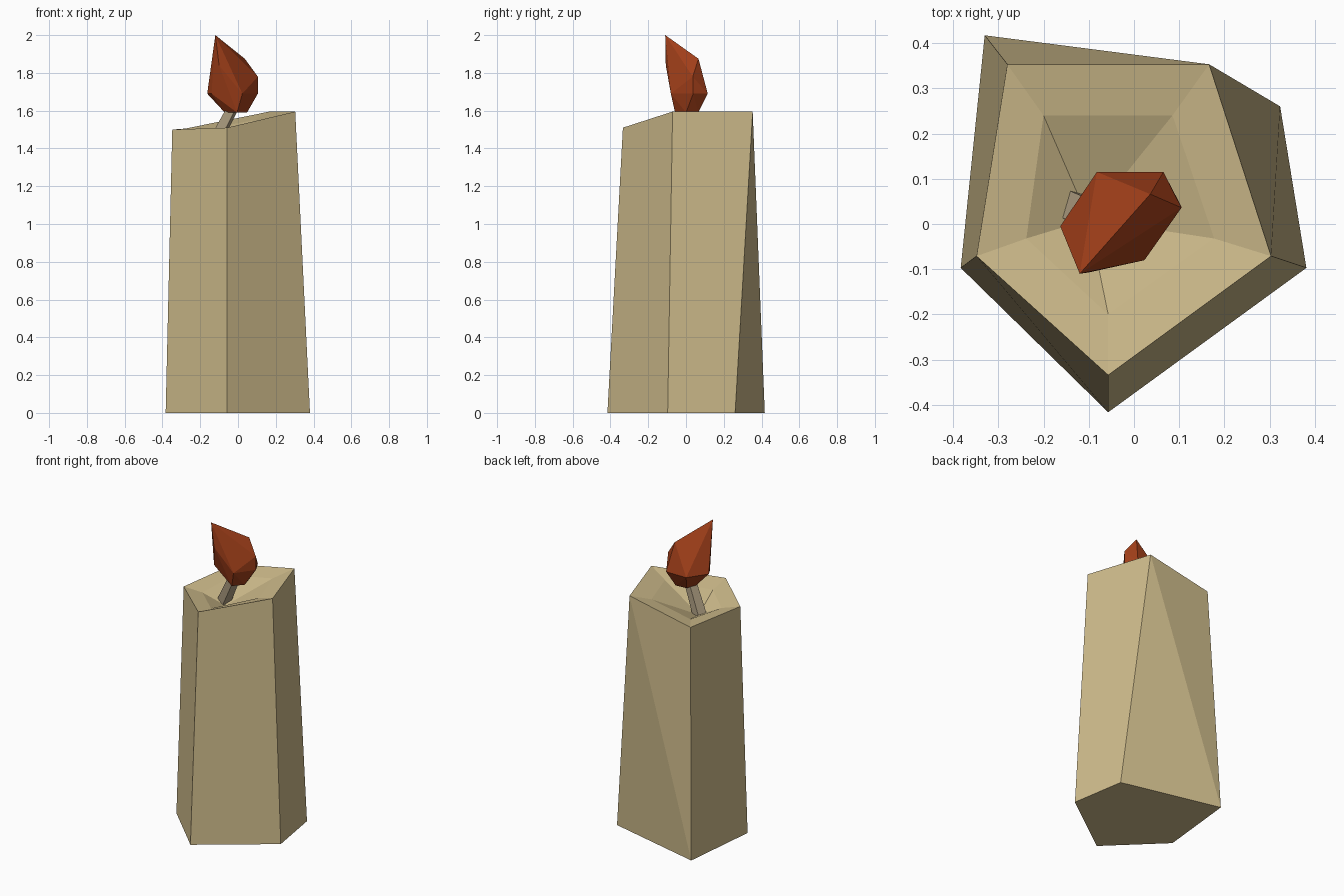
import bpy, bmesh
from math import cos, sin, tau
from mathutils import Vector

if "Cube" in bpy.data.objects:
    bpy.data.objects.remove(bpy.data.objects["Cube"])


def finish(name, bm, color):
    bmesh.ops.recalc_face_normals(bm, faces=bm.faces[:])
    mesh = bpy.data.meshes.new(name)
    bm.to_mesh(mesh)
    bm.free()
    mat = bpy.data.materials.new(name + "_material")
    mat.diffuse_color = (*color, 1)
    mat.use_nodes = True
    mat.node_tree.nodes["Principled BSDF"].inputs["Base Color"].default_value = mat.diffuse_color
    mesh.materials.append(mat)
    obj = bpy.data.objects.new(name, mesh)
    bpy.context.collection.objects.link(obj)
    return obj


def ring(bm, points):
    return [bm.verts.new(p) for p in points]


def bridge(bm, a, b, split=None):
    # quads between two rings; one side may be split along a chosen diagonal
    n = len(a)
    for i in range(n):
        j = (i + 1) % n
        if i == split:
            bm.faces.new((a[i], a[j], b[j]))
            bm.faces.new((a[i], b[j], b[i]))
        else:
            bm.faces.new((a[i], a[j], b[j], b[i]))


# Wax body: uneven five-sided column with a tilted rim and melted hollow
bm = bmesh.new()
base = ring(bm, [(-.33, .417, 0), (.323, .26, 0), (.381, -.097, 0),
                 (-.057, -.416, 0), (-.383, -.097, 0)])
rim = ring(bm, [(-.28, .353, 1.505), (.166, .353, 1.595), (.303, -.071, 1.595),
                (-.057, -.334, 1.51), (-.348, -.071, 1.5)])
hollow = ring(bm, [(-.2, .24, 1.495), (.085, .24, 1.55), (.177, -.032, 1.55),
                   (-.057, -.2, 1.482), (-.238, -.032, 1.475)])
bm.faces.new(base)
bridge(bm, base, rim, split=0)
bridge(bm, rim, hollow)
pit = bm.verts.new((-.1, .01, 1.41))
for i in range(5):
    bm.faces.new((hollow[i], hollow[(i + 1) % 5], pit))
finish("wax_body", bm, (.62, .5, .26))

# Wick: short leaning four-sided stick
bm = bmesh.new()
loops = []
for center, radius in ((Vector((-.135, .04, 1.41)), .045),
                       (Vector((-.03, .0, 1.61)), .038)):
    loops.append(ring(bm, [center + Vector((cos(tau * k / 4 + .5), sin(tau * k / 4 + .5), 0)) * radius
                           for k in range(4)]))
bridge(bm, *loops)
bm.faces.new(loops[0])
bm.faces.new(loops[1])
finish("wick", bm, (.42, .34, .22))

# Flame: faceted leaning teardrop, wrapped around a few corner points
bm = bmesh.new()
corners = [(-.07, -.005, 1.59), (-.005, -.058, 1.59), (.048, 0, 1.59),
           (.03, .065, 1.59), (-.045, .06, 1.59),
           (-.163, -.005, 1.69), (.023, -.08, 1.69), (.105, .038, 1.69),
           (.065, .115, 1.69), (-.082, .115, 1.69), (-.14, -.05, 1.69),
           (.105, .036, 1.78), (.036, .066, 1.875), (-.1, -.107, 1.84),
           (-.12, -.11, 2.0)]
verts = ring(bm, corners)
bmesh.ops.convex_hull(bm, input=verts)
finish("flame", bm, (.36, .05, .01))
